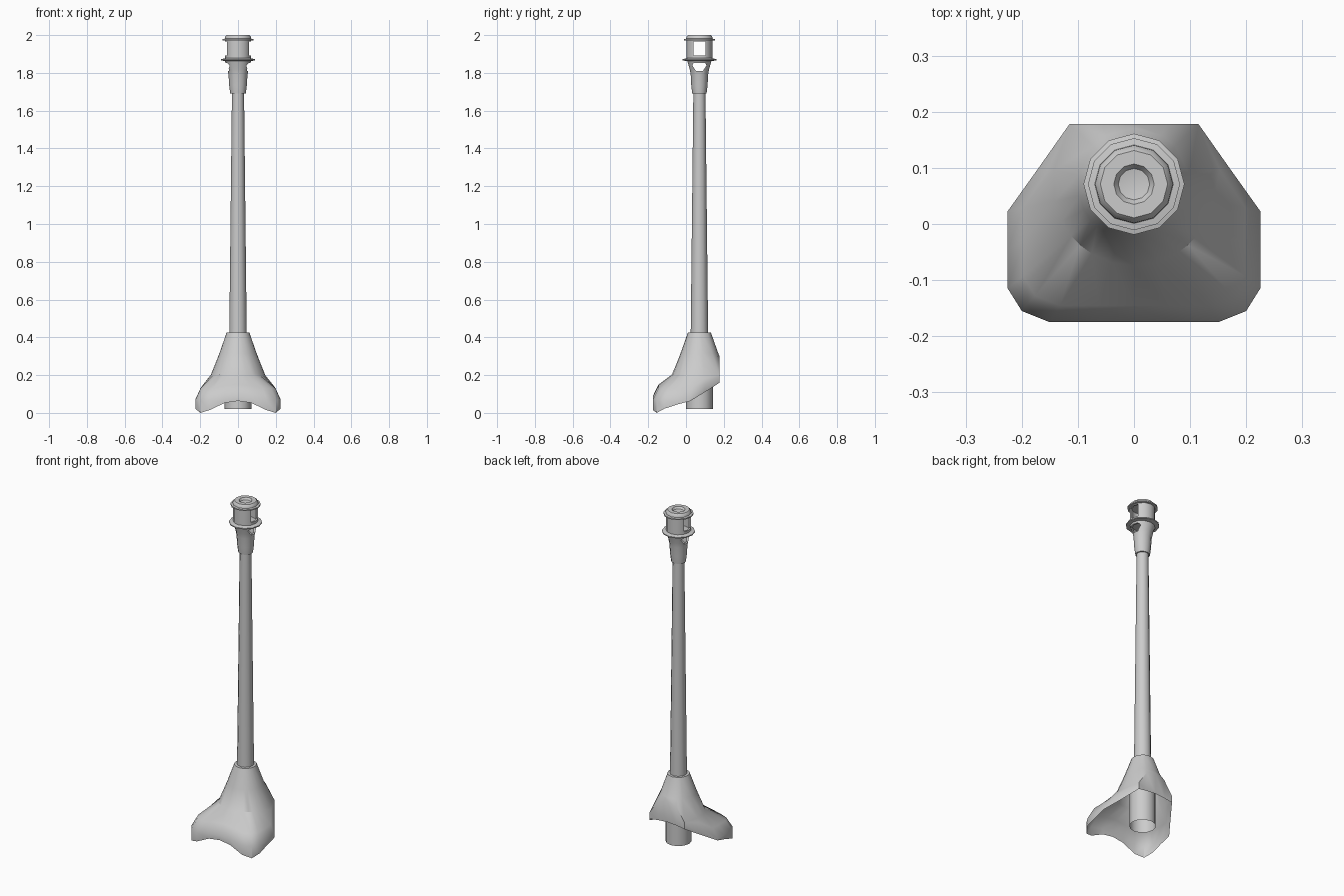
import bpy, bmesh, math

if "Cube" in bpy.data.objects:
    bpy.data.objects.remove(bpy.data.objects["Cube"])

AXIS_Y = 0.071
SIDES = 12


def finish(name, bm, angle=40):
    bmesh.ops.remove_doubles(bm, verts=bm.verts, dist=0.0004)
    bmesh.ops.recalc_face_normals(bm, faces=bm.faces)
    me = bpy.data.meshes.new(name)
    bm.to_mesh(me)
    bm.free()
    ob = bpy.data.objects.new(name, me)
    bpy.context.collection.objects.link(ob)
    smooth(ob, angle)
    return ob


def smooth(ob, angle=40):
    bpy.ops.object.select_all(action='DESELECT')
    ob.select_set(True)
    bpy.context.view_layer.objects.active = ob
    bpy.ops.object.shade_smooth_by_angle(angle=math.radians(angle))


def bridge(bm, rings):
    for a, b in zip(rings, rings[1:]):
        n = len(a)
        for i in range(n):
            j = (i + 1) % n
            bm.faces.new((a[i], a[j], b[j], b[i]))


def lathe(name, profile, closed=False, sy=1.0):
    """Revolve (radius, z) points about the pole axis."""
    bm = bmesh.new()
    rings = []
    for r, z in profile:
        rings.append([bm.verts.new((r * math.cos(t), AXIS_Y + sy * r * math.sin(t), z))
                      for t in (2 * math.pi * i / SIDES for i in range(SIDES))])
    if closed:
        rings.append(rings[0])
    bridge(bm, rings)
    return finish(name, bm)


def cut_through(ob, outline):
    """Punch a (y, z) outline through the object along x."""
    bm = bmesh.new()
    rings = [[bm.verts.new((x, AXIS_Y + y, z)) for y, z in outline] for x in (-0.3, 0.3)]
    bridge(bm, rings)
    for ring in rings:
        bm.faces.new(ring)
    cutter = finish("cutter", bm)
    cutter.hide_render = True
    mod = ob.modifiers.new("opening", 'BOOLEAN')
    mod.operation, mod.solver, mod.object = 'DIFFERENCE', 'EXACT', cutter
    bpy.context.view_layer.objects.active = ob
    bpy.ops.object.modifier_apply(modifier=mod.name)
    bpy.data.objects.remove(cutter)
    smooth(ob)


# Flared base shell: half the foot outline as (x, y, bottom z, wall top z)
half = [(0, -0.175, 0.063, 0.09), (0.07, -0.175, 0.053, 0.085),
        (0.15, -0.175, 0.015, 0.07), (0.2, -0.155, 0.0, 0.07),
        (0.225, -0.115, 0.022, 0.07), (0.225, -0.045, 0.045, 0.07),
        (0.225, 0.023, 0.063, 0.072), (0.17, 0.1, 0.11, 0.15),
        (0.115, 0.178, 0.16, 0.2), (0.06, 0.178, 0.168, 0.28),
        (0, 0.178, 0.172, 0.3)]
outline = half + [(-x, y, b, t) for x, y, b, t in half[-2:0:-1]]
columns = []
for x, y, zb, zt in outline:
    d = math.hypot(x, y - AXIS_Y)
    if d < 0.16:                       # clipped flat back
        mid = [(d, zt)] * 2
    else:
        mid = [(0.145, 0.203), (max(0.88 * d, 0.155), min(zt + 0.06, 0.18))]
    prof = [(0.044, 0.425), (0.061, 0.425), (0.1, 0.315)] + mid + [(d, zt), (d, zb)]
    columns.append([(x * r / d, AXIS_Y + (y - AXIS_Y) * r / d, z) for r, z in prof])
bm = bmesh.new()
bridge(bm, [[bm.verts.new(c[k]) for c in columns] for k in range(7)])
bmesh.ops.remove_doubles(bm, verts=bm.verts, dist=0.0004)
bmesh.ops.dissolve_degenerate(bm, edges=bm.edges, dist=0.0004)
finish("base_shell", bm, 35)

# Hollow socket under the base, then the tapering pole
lathe("base_socket", [(0.071, 0.02), (0.071, 0.25), (0.047, 0.25)])
lathe("pole", [(0.047, 0.25), (0.046, 0.43), (0.032, 1.7), (0.032, 1.8), (0, 1.8)])

# Flared neck with an opening through it
neck = lathe("neck", [(0.033, 1.69), (0.041, 1.69), (0.047, 1.735), (0.05, 1.79),
                      (0.056, 1.82), (0.07, 1.865), (0.06, 1.865), (0.046, 1.82),
                      (0.04, 1.79), (0.034, 1.74)], closed=True, sy=0.92)
cut_through(neck, [(-0.018, 1.81), (0.018, 1.81), (0.038, 1.84),
                   (0.03, 1.853), (-0.03, 1.853), (-0.038, 1.84)])

# Lower flange, windowed head and cap
lathe("lower_flange", [(0, 1.863), (0.07, 1.863), (0.09, 1.866), (0.09, 1.872),
                       (0.068, 1.878), (0, 1.878)])
head = lathe("head", [(0.068, 1.87), (0.068, 1.978), (0.058, 1.978), (0.058, 1.87)],
             closed=True)
cut_through(head, [(-0.032, 1.893), (0.032, 1.893), (0.032, 1.967), (-0.032, 1.967)])
lathe("cap", [(0, 1.972), (0.082, 1.972), (0.082, 1.979), (0.07, 1.981), (0.069, 1.99),
              (0.06, 2.0), (0.036, 2.0), (0.028, 1.988), (0, 1.983)])
